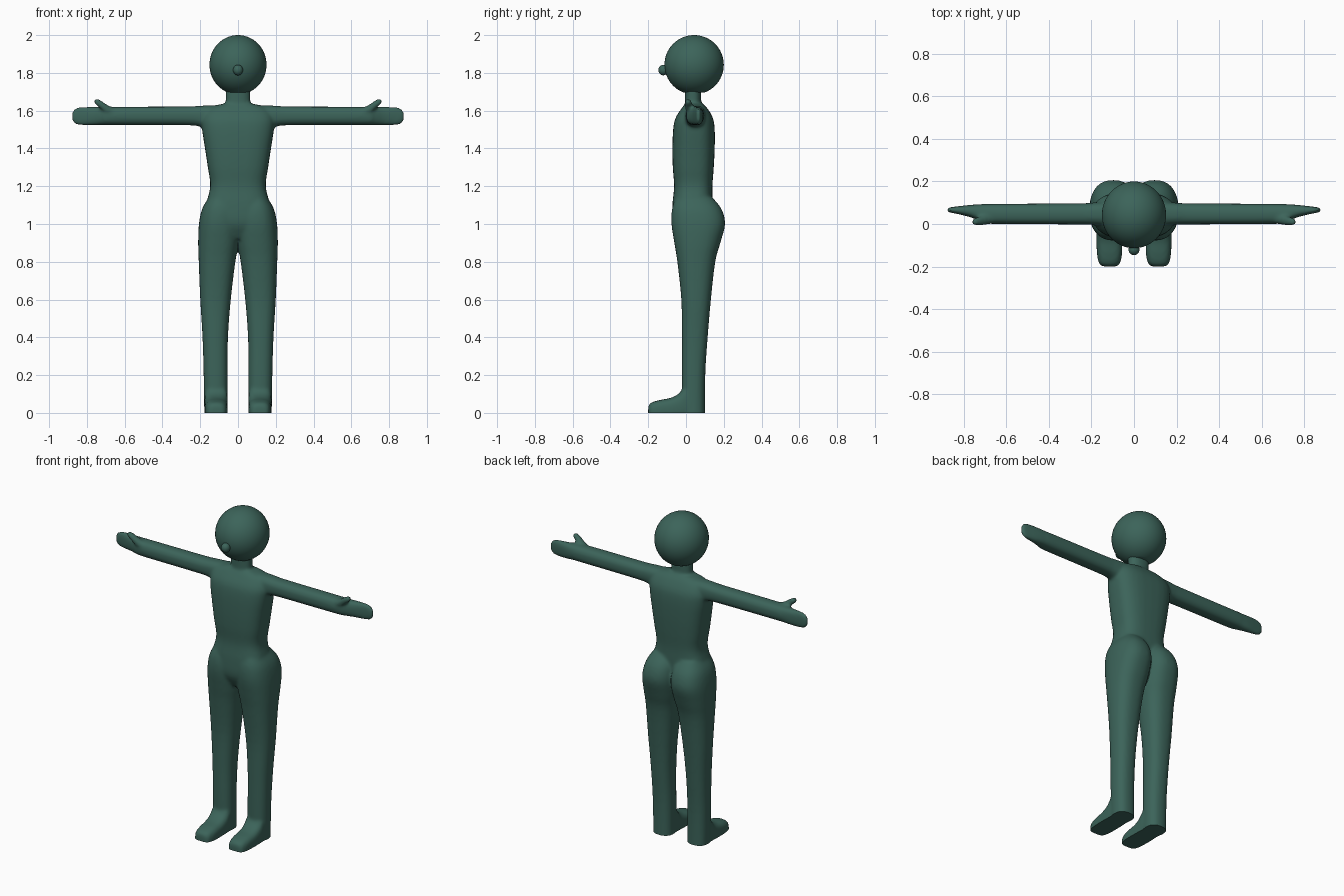
import bpy, bmesh, math
from mathutils import Vector

if "Cube" in bpy.data.objects:
    bpy.data.objects.remove(bpy.data.objects["Cube"], do_unlink=True)

COLOR = (0.045, 0.127, 0.102, 1)
green = bpy.data.materials.new("dark teal")
green.use_nodes = True
green.diffuse_color = COLOR
bsdf = green.node_tree.nodes["Principled BSDF"]
bsdf.inputs["Base Color"].default_value = COLOR
bsdf.inputs["Roughness"].default_value = 0.6


def spline(rows, steps=4):
    """Smooth the section table with a Catmull-Rom curve."""
    out = []
    for i in range(len(rows) - 1):
        p = [rows[max(0, min(len(rows) - 1, i + k))] for k in (-1, 0, 1, 2)]
        for s in range(steps):
            t = s / steps
            out.append([b + 0.5 * t * (c - a + t * (2*a - 5*b + 4*c - d + t * (3*(b - c) + d - a)))
                        for a, b, c, d in zip(*p)])
    return out + [rows[-1]]


def loft(bm, axis, rows, side=1, power=2.5, n=32):
    """Rows are (position, low a, high a, low b, high b) along x, y or z."""
    rings = []
    for pos, a0, a1, b0, b1 in spline(rows):
        ring = []
        for k in range(n):
            ang = 2 * math.pi * k / n
            c, s = math.cos(ang), math.sin(ang)
            a = (a0 + a1) / 2 + (a1 - a0) / 2 * math.copysign(abs(c) ** (2 / power), c)
            b = (b0 + b1) / 2 + (b1 - b0) / 2 * math.copysign(abs(s) ** (2 / power), s)
            x, y, z = {"x": (pos, a, b), "y": (a, pos, b), "z": (a, b, pos)}[axis]
            ring.append(bm.verts.new((x * side, y, z)))
        rings.append(ring)
    faces = [bm.faces.new(rings[0]), bm.faces.new(rings[-1])]
    for r, q in zip(rings, rings[1:]):
        faces += [bm.faces.new((r[k], r[(k + 1) % n], q[(k + 1) % n], q[k])) for k in range(n)]
    bmesh.ops.recalc_face_normals(bm, faces=faces)


def finish(bm, name):
    mesh = bpy.data.meshes.new(name)
    bm.to_mesh(mesh)
    bm.free()
    mesh.materials.append(green)
    obj = bpy.data.objects.new(name, mesh)
    bpy.context.collection.objects.link(obj)
    bpy.ops.object.select_all(action="DESELECT")
    obj.select_set(True)
    bpy.context.view_layer.objects.active = obj
    bpy.ops.object.shade_smooth_by_angle(angle=math.radians(40))
    return obj


def ball(name, centre, radii, floor=None):
    bm = bmesh.new()
    bmesh.ops.create_uvsphere(bm, u_segments=48, v_segments=32, radius=1)
    for v in bm.verts:
        v.co = Vector([c + r * q for c, r, q in zip(centre, radii, v.co)])
    if floor is not None:
        cut_flat(bm, floor)
    return finish(bm, name)


def cut_flat(bm, z):
    """Slice off everything under z and close the hole."""
    cut = bmesh.ops.bisect_plane(bm, geom=bm.verts[:] + bm.edges[:] + bm.faces[:],
                                 plane_co=(0, 0, z), plane_no=(0, 0, 1), clear_inner=True)
    edges = [e for e in cut["geom_cut"] if isinstance(e, bmesh.types.BMEdge)]
    bmesh.ops.holes_fill(bm, edges=edges)


bm = bmesh.new()
# Torso and neck
loft(bm, "z", [
    (0.92, -0.10, 0.10, -0.03, 0.10), (1.00, -0.18, 0.18, -0.07, 0.13),
    (1.10, -0.17, 0.17, -0.072, 0.14), (1.20, -0.147, 0.147, -0.063, 0.14),
    (1.30, -0.16, 0.16, -0.07, 0.147), (1.40, -0.175, 0.175, -0.072, 0.152),
    (1.50, -0.19, 0.19, -0.068, 0.152), (1.56, -0.19, 0.19, -0.056, 0.143),
    (1.61, -0.16, 0.16, -0.025, 0.115), (1.635, -0.09, 0.09, -0.005, 0.09)], power=2.8)
loft(bm, "z", [(1.55, -0.065, 0.065, -0.005, 0.08), (1.73, -0.065, 0.065, -0.005, 0.08)], power=2.3)

for side in (-1, 1):
    # Leg with hip and buttock
    loft(bm, "z", [
        (-0.04, 0.055, 0.178, -0.02, 0.10), (0.20, 0.055, 0.182, -0.022, 0.102),
        (0.40, 0.053, 0.188, -0.022, 0.115), (0.60, 0.038, 0.20, -0.025, 0.132),
        (0.80, 0.014, 0.208, -0.046, 0.155), (0.90, -0.004, 0.211, -0.062, 0.182),
        (1.00, -0.012, 0.207, -0.077, 0.207), (1.08, -0.005, 0.19, -0.074, 0.188),
        (1.14, 0.02, 0.155, -0.055, 0.14)], side, power=2.4)
    # Foot
    loft(bm, "y", [
        (-0.20, 0.085, 0.145, -0.03, 0.035), (-0.185, 0.066, 0.165, -0.04, 0.054),
        (-0.14, 0.056, 0.174, -0.04, 0.068), (-0.08, 0.055, 0.177, -0.04, 0.08),
        (-0.035, 0.055, 0.177, -0.04, 0.105), (0.0, 0.055, 0.177, -0.04, 0.15),
        (0.05, 0.06, 0.17, -0.04, 0.15)], side, power=3)
    # Arm and hand
    loft(bm, "x", [
        (0.10, -0.012, 0.108, 1.50, 1.63), (0.20, -0.004, 0.10, 1.516, 1.626),
        (0.28, -0.002, 0.097, 1.523, 1.622), (0.66, 0.0, 0.095, 1.524, 1.621),
        (0.72, 0.012, 0.093, 1.524, 1.62), (0.77, 0.032, 0.09, 1.522, 1.62),
        (0.83, 0.047, 0.083, 1.522, 1.62), (0.862, 0.053, 0.079, 1.53, 1.612),
        (0.878, 0.058, 0.074, 1.548, 1.594)], side)
    # Thumb
    loft(bm, "x", [
        (0.65, 0.005, 0.05, 1.57, 1.61), (0.69, -0.002, 0.045, 1.58, 1.63),
        (0.72, -0.008, 0.036, 1.605, 1.65), (0.745, -0.007, 0.03, 1.625, 1.664),
        (0.762, 0.0, 0.022, 1.637, 1.66)], side, power=2.2)

# Fuse the body parts into one soft skin, then level the soles
body = finish(bm, "body")
remesh = body.modifiers.new("fuse", "REMESH")
remesh.mode = "VOXEL"
remesh.voxel_size = 0.0085
soften = body.modifiers.new("soften", "SMOOTH")
soften.factor = 0.5
soften.iterations = 8
evaluated = body.evaluated_get(bpy.context.evaluated_depsgraph_get())
bm = bmesh.new()
bm.from_mesh(evaluated.to_mesh())
evaluated.to_mesh_clear()
bpy.data.objects.remove(body, do_unlink=True)
cut_flat(bm, 0.0)
for f in bm.faces:
    f.material_index = 0
finish(bm, "body")

# Head and nose
ball("head", (0, 0.043, 1.843), (0.151, 0.157, 0.157), floor=1.695)
ball("nose", (0, -0.12, 1.815), (0.026, 0.026, 0.028))
